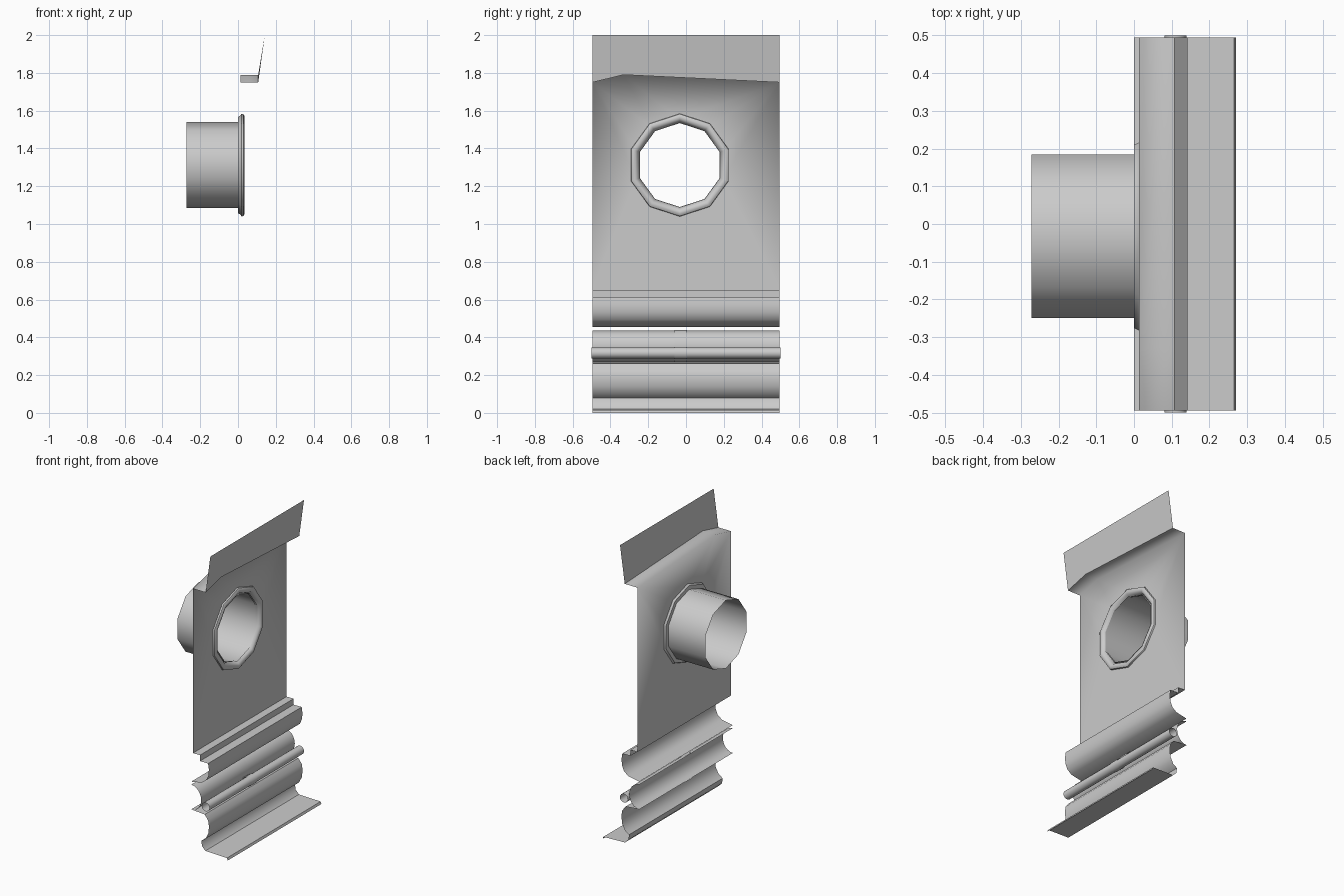
import bpy, bmesh, math

if "Cube" in bpy.data.objects:
    bpy.data.objects.remove(bpy.data.objects["Cube"])

W = 0.495          # half length along y
CY, CZ = -0.033, 1.312   # spout centre


def finish(name, bm, angle=40):
    bmesh.ops.remove_doubles(bm, verts=bm.verts, dist=1e-5)
    me = bpy.data.meshes.new(name)
    bm.to_mesh(me)
    bm.free()
    ob = bpy.data.objects.new(name, me)
    bpy.context.collection.objects.link(ob)
    bpy.ops.object.select_all(action='DESELECT')
    ob.select_set(True)
    bpy.context.view_layer.objects.active = ob
    bpy.ops.object.shade_smooth_by_angle(angle=math.radians(angle))
    return ob


def sheet(name, profile, y0=-W, y1=W, angle=40):
    """Extrude an (x, z) profile along y as a thin open sheet."""
    bm = bmesh.new()
    rows = [[bm.verts.new((x, y, z)) for x, z in profile] for y in (y0, y1)]
    for i in range(len(profile) - 1):
        bm.faces.new((rows[0][i], rows[1][i], rows[1][i + 1], rows[0][i + 1]))
    return finish(name, bm, angle)


def lathe(name, profile, sides=10):
    """Turn an (x, radius) profile around the spout axis."""
    bm = bmesh.new()
    rings = []
    for x, r in profile:
        rings.append([bm.verts.new((x, CY + r * math.sin(a), CZ + r * math.cos(a)))
                      for a in (2 * math.pi * k / sides for k in range(sides))])
    for a, b in zip(rings, rings[1:]):
        for k in range(sides):
            n = (k + 1) % sides
            bm.faces.new((a[k], b[k], b[n], a[n]))
    return finish(name, bm)


def arc(cx, cz, rx, rz, a0, a1, n):
    return [(cx + rx * math.cos(math.radians(a0 + (a1 - a0) * i / n)),
             cz + rz * math.sin(math.radians(a0 + (a1 - a0) * i / n))) for i in range(n + 1)]


# main panel with ten-sided hole and a bent ledge on top
PX = 0.013
fold = [(-W, 1.75), (-0.33, 1.79), (W, 1.75)]
bm = bmesh.new()
top = [bm.verts.new((PX, y, z)) for y, z in fold]
outer = top + [bm.verts.new((PX, W, 0.65)), bm.verts.new((PX, -W, 0.65))]
hole = [bm.verts.new((PX, CY + 0.24 * math.sin(k * math.pi / 5),
                      CZ + 0.24 * math.cos(k * math.pi / 5))) for k in range(10)]
edges = [bm.edges.new((lp[i], lp[(i + 1) % len(lp)])) for lp in (outer, hole) for i in range(len(lp))]
bmesh.ops.triangle_fill(bm, edges=edges, use_beauty=True, use_dissolve=False, normal=(1, 0, 0))
lip = [bm.verts.new((0.107, y, z)) for y, z in fold]
for i in range(2):
    bm.faces.new((top[i], lip[i], lip[i + 1], top[i + 1]))
bmesh.ops.recalc_face_normals(bm, faces=bm.faces)
finish("panel", bm, 120)

# leaning flap above the ledge
bm = bmesh.new()
low = [bm.verts.new((0.107, y, z)) for y, z in fold]
bm.faces.new(low + [bm.verts.new((0.142, W, 2.0)), bm.verts.new((0.142, -W, 2.0))])
finish("top_flap", bm)

# spout pipe and the beaded collar around it
lathe("spout", [(-0.272, 0.228), (0.0, 0.228), (0.003, 0.222), (0.02, 0.222)])
lathe("collar", [(0.0, 0.228), (0.0, 0.255), (0.013, 0.262), (0.018, 0.272), (0.028, 0.27),
                 (0.034, 0.26), (0.034, 0.248), (0.028, 0.236), (0.016, 0.23), (0.006, 0.224)])

# stepped moulding under the panel
sheet("upper_moulding", [(PX, 0.65), (0.065, 0.65), (0.065, 0.61), (0.125, 0.61), (0.131, 0.57),
                         (0.127, 0.53), (0.112, 0.495), (0.08, 0.47), (0.0, 0.455)])

# half-round channel
sheet("channel", arc(0, 0.352, 0.074, 0.083, 90, -90, 12))

# lower moulding and foot flange
sheet("lower_moulding", [(0.0, 0.27), (0.1, 0.262), (0.125, 0.23), (0.132, 0.19), (0.126, 0.14),
                         (0.105, 0.1), (0.075, 0.08), (0.08, 0.045), (0.105, 0.02)])
sheet("foot_flange", [(0.105, 0.02), (0.265, 0.015), (0.271, 0.0)], angle=20)

# open tube rail with its central clip and strap
sheet("rail", arc(0.11, 0.317, 0.029, 0.029, 0, 360, 16), -0.5, 0.5)
sheet("rail_clip", arc(0.11, 0.317, 0.032, 0.032, 0, 360, 16), -0.06, 0.005)
sheet("clip_strap", arc(0, 0.352, 0.077, 0.087, 90, -90, 12), -0.06, 0.005)
sheet("clip_tab", [(0.074, 0.335), (0.081, 0.325)], -0.06, 0.005)
